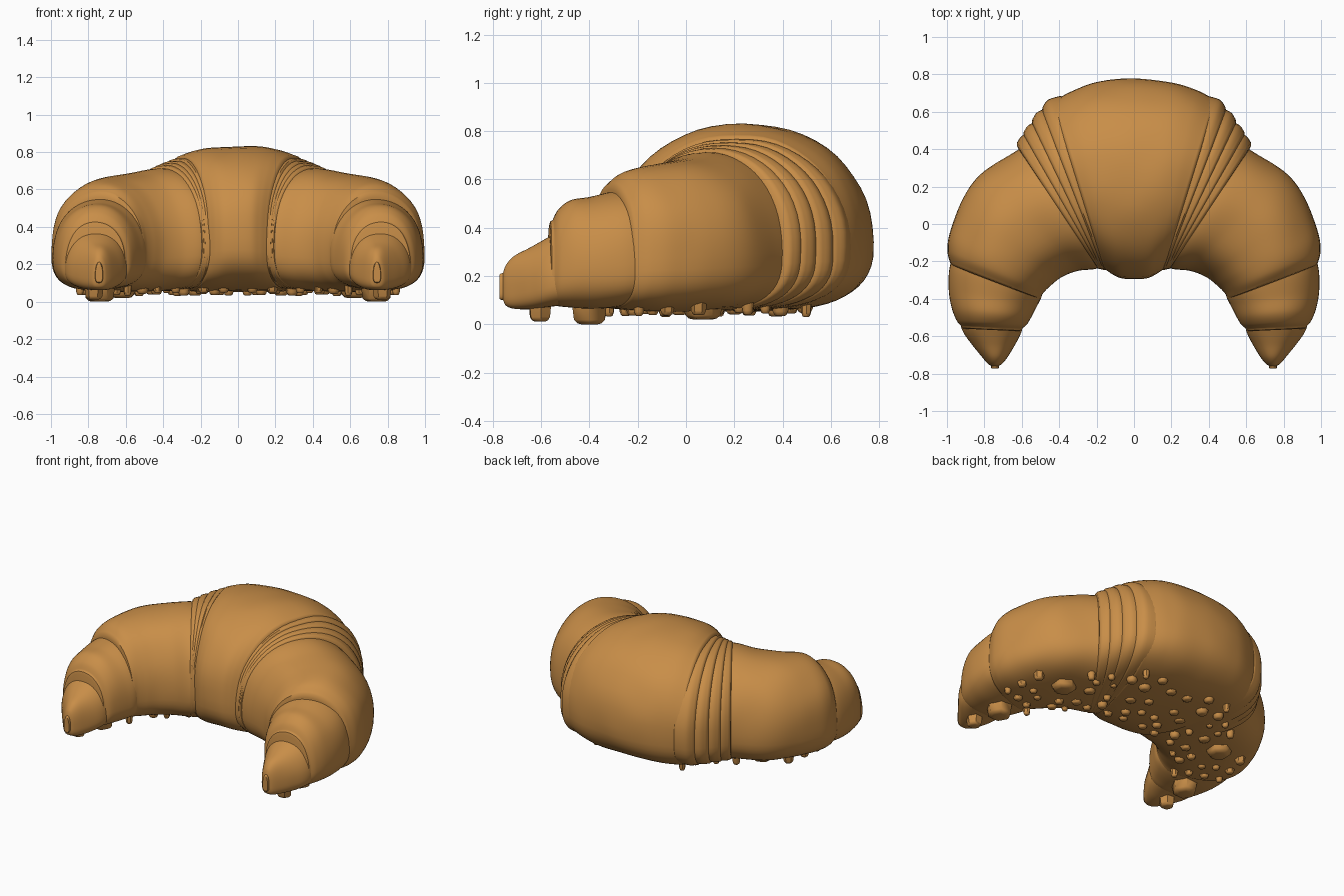
import bpy, bmesh, math, random
from mathutils import Vector, noise

if "Cube" in bpy.data.objects:
    bpy.data.objects.remove(bpy.data.objects["Cube"])

random.seed(4)
crust = bpy.data.materials.new("golden crust")
crust.diffuse_color = (0.58, 0.27, 0.065, 1)
crust.use_nodes = True
crust.node_tree.nodes["Principled BSDF"].inputs["Base Color"].default_value = crust.diffuse_color
SIDES = 56


def finish(bm, name, mirror):
    bmesh.ops.recalc_face_normals(bm, faces=bm.faces)
    me = bpy.data.meshes.new(name)
    bm.to_mesh(me)
    bm.free()
    me.materials.append(crust)
    ob = bpy.data.objects.new(name, me)
    bpy.context.collection.objects.link(ob)
    bpy.ops.object.select_all(action='DESELECT')
    ob.select_set(True)
    bpy.context.view_layer.objects.active = ob
    bpy.ops.object.shade_smooth_by_angle(angle=math.radians(45))
    if mirror:
        ob.modifiers.new("mirror", 'MIRROR').use_mirror_merge = False
    return ob


def spline(pts, steps):
    # smooth curve through the stations
    out = []
    for i in range(len(pts) - 1):
        p0, p1, p2 = pts[max(i - 1, 0)], pts[i], pts[i + 1]
        p3 = pts[min(i + 2, len(pts) - 1)]
        for s in range(steps):
            t = s / steps
            out.append(tuple(0.5 * (2 * b + (c - a) * t + (2 * a - 5 * b + 4 * c - d) * t * t
                                    + (3 * b - a - 3 * c + d) * t ** 3)
                             for a, b, c, d in zip(p0, p1, p2, p3)))
    return out + [pts[-1]]


def ring(bm, st, scale, shift):
    # cross-section: rounded top, flattened base
    xi, yi, xo, yo, zt, zb = st
    mid = Vector(((xi + xo) / 2, (yi + yo) / 2, 0))
    half = Vector(((xo - xi) / 2, (yo - yi) / 2, 0))
    zm = zb + (zt - zb) * 0.37
    verts = []
    for k in range(SIDES):
        a = 2 * math.pi * k / SIDES
        c, s = math.cos(a), math.sin(a)
        e = 2 / 2.15 if s > 0 else 2 / 2.9
        u = math.copysign(abs(c) ** e, c)
        v = math.copysign(abs(s) ** e, s)
        off = half * u + Vector((0, 0, v * (zt - zm if v > 0 else zm - zb)))
        p = mid + Vector((0, 0, zm)) + off * scale + shift
        p += off.normalized() * noise.noise(p * 5) * 0.007
        verts.append(bm.verts.new(p))
    return verts


def layer(name, stations, mirror=True, steps=7):
    # lofted dough layer with rounded lips
    st = spline(stations, steps)

    def lip(a, b):
        d = Vector((a[0] + a[2] - b[0] - b[2], a[1] + a[3] - b[1] - b[3], 0))
        return d.normalized()

    d0, d1 = lip(st[0], st[1]), lip(st[-1], st[-2])
    bm = bmesh.new()
    rings = [ring(bm, st[0], 0.9, d0 * 0.014), ring(bm, st[0], 0.975, d0 * 0.01)]
    rings += [ring(bm, s, 1, Vector()) for s in st]
    rings += [ring(bm, st[-1], 0.975, d1 * 0.01), ring(bm, st[-1], 0.9, d1 * 0.014)]
    for a, b in zip(rings, rings[1:]):
        for k in range(SIDES):
            j = (k + 1) % SIDES
            bm.faces.new((a[k], a[j], b[j], b[k]))
    bm.faces.new(rings[0])
    bm.faces.new(rings[-1])
    return finish(bm, name, mirror)


# stations: inner x, y, outer x, y, top z, bottom z
# middle band
half_mid = [(0, -.295, 0, .775, .83, .055), (.07, -.29, .2, .758, .825, .055),
            (.115, -.27, .33, .715, .81, .055), (.145, -.25, .43, .662, .785, .058)]
left_mid = [(-a, b, -c, d, e, f) for a, b, c, d, e, f in half_mid[:0:-1]]
layer("middle_band", left_mid + half_mid, mirror=False)

# thin wrapped folds beside the middle band
folds = [(.155, -.245, .49, .622, .765), (.165, -.243, .545, .562, .75),
         (.172, -.24, .59, .495, .737), (.18, -.238, .625, .435, .725)]
for i, (a, b, c, d, e) in enumerate(folds):
    layer("fold_%d" % (i + 1), [(a - .06, b + .04, c - .1, d + .06, e - .01, .07),
                                (a - .02, b + .01, c - .03, d + .04, e + .003, .062),
                                (a, b, c, d, e, .06)], steps=4)

# shoulder
shoulder = [(.12, -.2, .5, .47, .70, .07), (.2, -.235, .645, .38, .712, .06),
            (.3, -.25, .82, .265, .69, .055), (.39, -.285, .925, .11, .672, .055),
            (.45, -.33, .985, -.04, .65, .055), (.485, -.365, .998, -.14, .625, .06),
            (.5, -.39, .985, -.205, .59, .065)]
layer("shoulder", shoulder)

# arm
layer("arm", [(.49, -.33, .97, -.17, .555, .08), (.495, -.385, .99, -.25, .545, .07),
              (.52, -.44, .99, -.35, .53, .065), (.55, -.5, .975, -.45, .515, .068),
              (.575, -.54, .95, -.515, .475, .072), (.60, -.56, .925, -.545, .43, .08)])

# tip
layer("tip", [(.58, -.48, .94, -.46, .41, .08), (.6, -.57, .92, -.56, .365, .07),
              (.635, -.645, .865, -.645, .322, .06), (.672, -.71, .815, -.71, .288, .062),
              (.7, -.745, .785, -.745, .25, .075), (.72, -.758, .765, -.758, .215, .1)])


# lumps on the underside
def lump(bm, x, y, r, z):
    n = random.choice((6, 7, 8))
    turn = random.random() * 6
    rows = []
    for zz, k in ((.12, 1.1), (z + .018, .92), (z + .004, .72), (z, .5)):
        rows.append([bm.verts.new((x + r * k * math.cos(turn + 2 * math.pi * i / n),
                                   y + r * k * math.sin(turn + 2 * math.pi * i / n), zz))
                     for i in range(n)])
    for a, b in zip(rows, rows[1:]):
        for i in range(n):
            j = (i + 1) % n
            bm.faces.new((a[i], a[j], b[j], b[i]))
    bm.faces.new(rows[0])
    bm.faces.new(rows[-1])


bm = bmesh.new()
spots = [(.77, -.605, .05, .012), (.74, -.4, .08, 0), (.62, .07, .08, .02)]
path = spline([(.02, -.25, .03, .73, 0, 0), half_mid[3]] + shoulder[1:], 6)
for _ in range(600):
    s, u = random.choice(path), random.uniform(.2, .8)
    x, y = s[0] + (s[2] - s[0]) * u, s[1] + (s[3] - s[1]) * u
    r = random.uniform(.022, .042)
    if x > r and len(spots) < 34 and all(math.hypot(x - p[0], y - p[1]) > r + p[2] + .025 for p in spots):
        spots.append((x, y, r, random.uniform(.03, .048)))
for p in spots:
    lump(bm, *p)
finish(bm, "underside_lumps", True)
